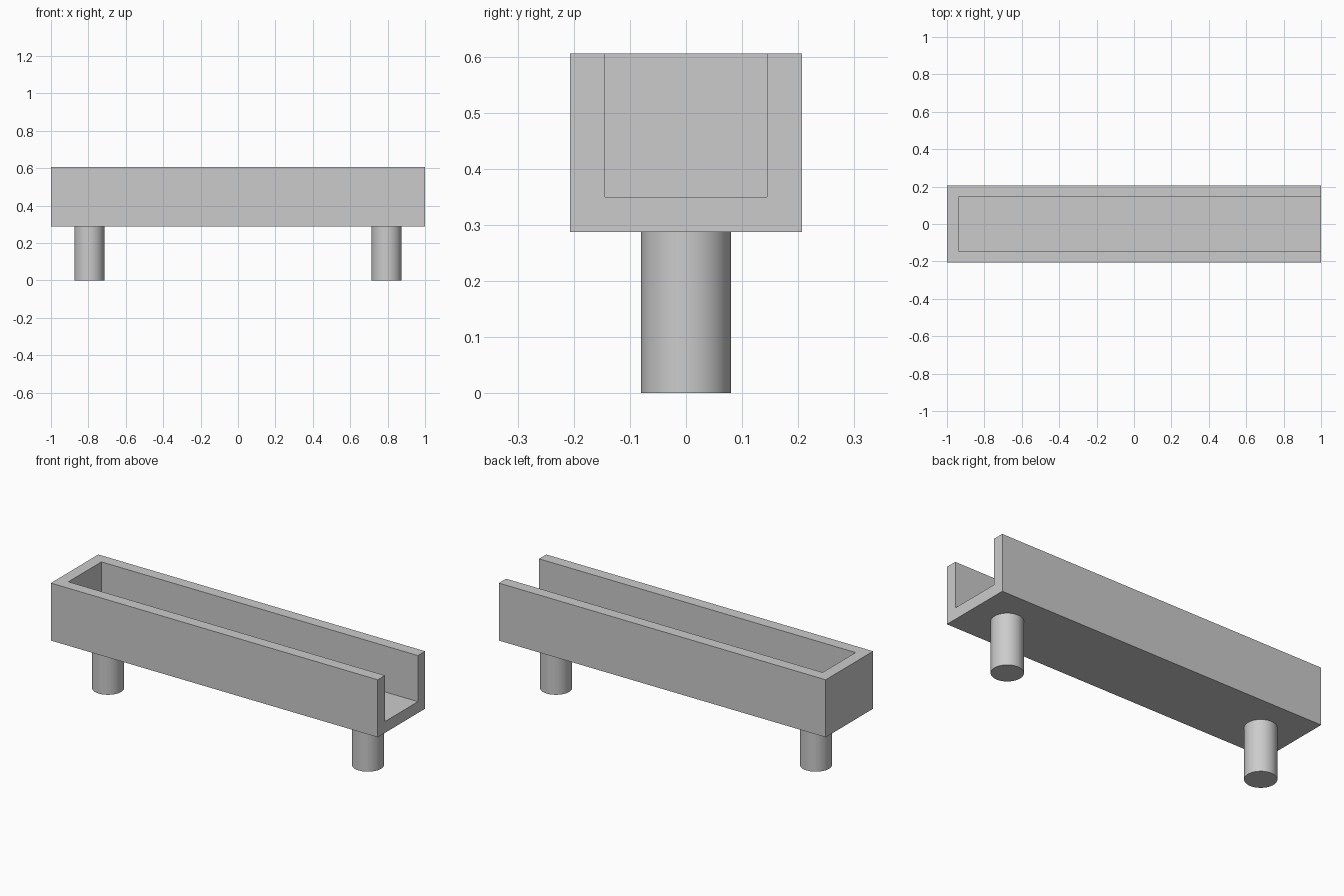
import bpy

cube = bpy.data.objects.get("Cube")
if cube:
    bpy.data.objects.remove(cube, do_unlink=True)

# Overall dimensions
HALF_LEN, HALF_WIDTH = 1.0, 0.207
BASE, TOP = 0.287, 0.605
WALL = 0.063
LEG_RADIUS, LEG_X = 0.08, 0.795

grey = bpy.data.materials.new("plain grey")
grey.use_nodes = True
colour = (0.6, 0.6, 0.6, 1)
grey.diffuse_color = colour
grey.node_tree.nodes["Principled BSDF"].inputs["Base Color"].default_value = colour


def box(name, low, high):
    """Box between two opposite corners."""
    centre = [(a + b) / 2 for a, b in zip(low, high)]
    bpy.ops.mesh.primitive_cube_add(size=1, location=centre)
    ob = bpy.context.object
    ob.name = name
    ob.scale = [b - a for a, b in zip(low, high)]
    bpy.ops.object.transform_apply(location=False, rotation=False, scale=True)
    ob.data.materials.append(grey)
    return ob


# Channel cutter, running out through the open left end and the top
inner = HALF_WIDTH - WALL
cutter = box("channel_cutter",
             (-HALF_LEN + WALL, -inner, BASE + WALL),
             (HALF_LEN + 0.1, inner, TOP + 0.1))
cutter.hide_render = True

# Trough: solid block with the channel cut out
trough = box("trough", (-HALF_LEN, -HALF_WIDTH, BASE), (HALF_LEN, HALF_WIDTH, TOP))
cut = trough.modifiers.new("channel", 'BOOLEAN')
cut.operation = 'DIFFERENCE'
cut.solver = 'EXACT'
cut.object = cutter
bpy.ops.object.modifier_apply(modifier=cut.name)
bpy.data.objects.remove(cutter, do_unlink=True)

# Round legs under each end
for name, side in (("left_leg", 1), ("right_leg", -1)):
    bpy.ops.mesh.primitive_cylinder_add(vertices=64, radius=LEG_RADIUS, depth=BASE,
                                        location=(side * LEG_X, 0, BASE / 2))
    leg = bpy.context.object
    leg.name = name
    leg.data.materials.append(grey)
    bpy.ops.object.shade_smooth_by_angle()
